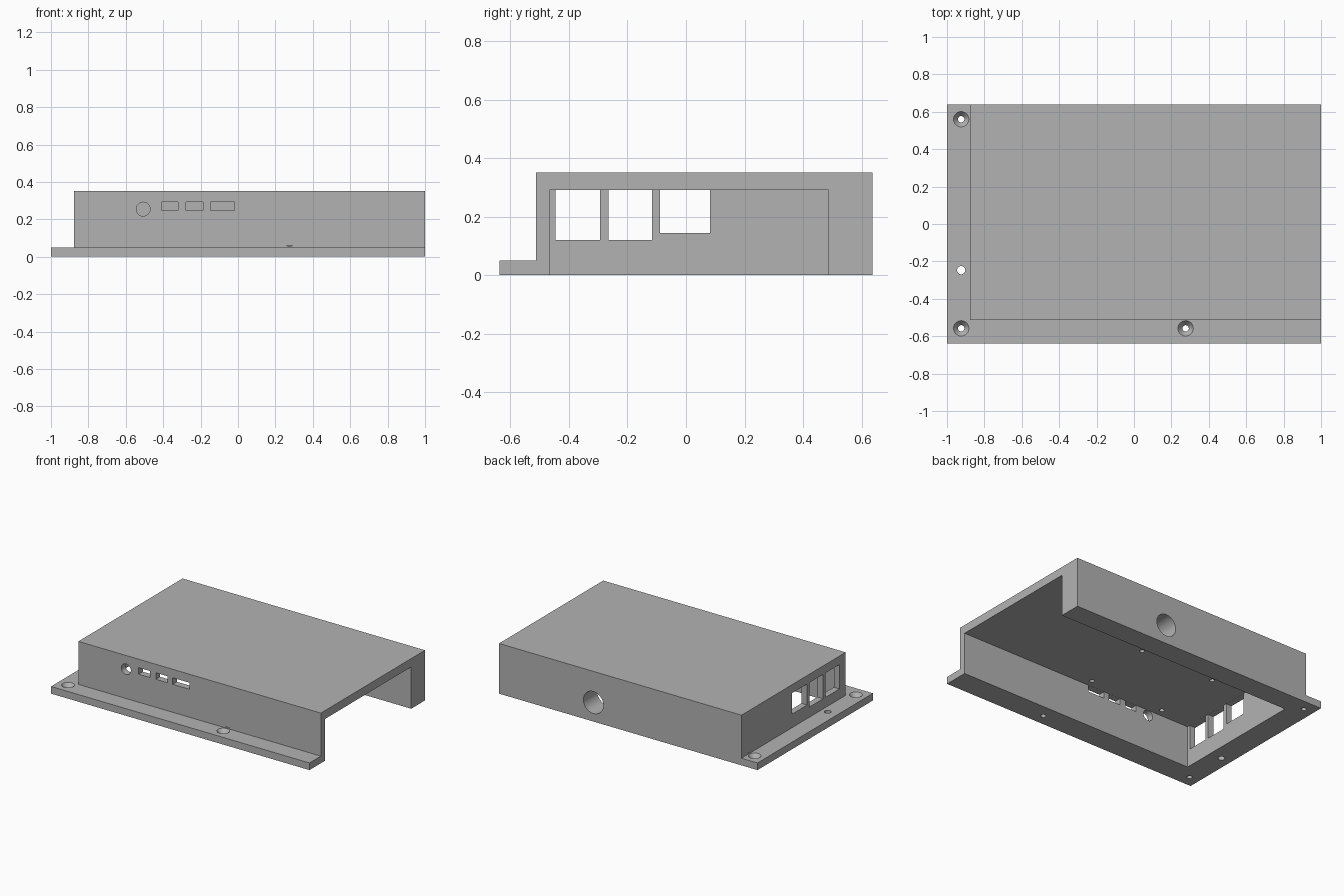
import bpy
import math
from mathutils import Matrix, Vector

old = bpy.data.objects.get("Cube")
if old:
    bpy.data.objects.remove(old, do_unlink=True)

# Main dimensions
HALF_X, HALF_Y = 1.0, 0.638
HEIGHT, FLANGE, CEILING = 0.351, 0.05, 0.292
WALL_X, WALL_Y = -0.876, -0.513          # outer faces of the side and front walls
IN_X, IN_FRONT, IN_BACK = -0.832, -0.467, 0.486

grey = bpy.data.materials.new("plain grey")
grey.use_nodes = True
colour = (0.45, 0.45, 0.45, 1)
grey.diffuse_color = colour
grey.node_tree.nodes["Principled BSDF"].inputs["Base Color"].default_value = colour


def box(name, x, y, z):
    """Box spanning the given (min, max) ranges."""
    bpy.ops.mesh.primitive_cube_add(size=1)
    ob = bpy.context.object
    ob.name = name
    size = [r[1] - r[0] for r in (x, y, z)]
    mid = Vector([sum(r) / 2 for r in (x, y, z)])
    ob.data.transform(Matrix.Translation(mid) @ Matrix.Diagonal((*size, 1)))
    return ob


def rod(name, centre, r1, r2, depth, along_y=False):
    """Cylinder or cone, upright or lying along y."""
    tilt = math.pi / 2 if along_y else 0
    bpy.ops.mesh.primitive_cone_add(vertices=40, radius1=r1, radius2=r2, depth=depth,
                                    location=centre, rotation=(tilt, 0, 0))
    ob = bpy.context.object
    ob.name = name
    return ob


def cut(target, cutter):
    mod = target.modifiers.new(cutter.name, "BOOLEAN")
    mod.operation = "DIFFERENCE"
    mod.solver = "EXACT"
    mod.object = cutter
    bpy.context.view_layer.objects.active = target
    bpy.ops.object.modifier_apply(modifier=mod.name)
    bpy.data.objects.remove(cutter, do_unlink=True)


# Solid block that becomes the cover
cover = box("enclosure_cover", (-HALF_X, HALF_X), (-HALF_Y, HALF_Y), (0, HEIGHT))

# Step down to the mounting flange on the front and one side
cut(cover, box("front_step", (-2, 2), (-1, WALL_Y), (FLANGE, 1)))
cut(cover, box("side_step", (-2, WALL_X), (-1, 1), (FLANGE, 1)))

# Cavity, open below and at the +x end
cut(cover, box("cavity", (IN_X, 2), (IN_FRONT, IN_BACK), (-1, CEILING)))

# Large port windows in the side wall
for y0, y1, z0 in ((-0.445, -0.293, 0.121), (-0.265, -0.116, 0.121), (-0.088, 0.082, 0.145)):
    cut(cover, box("side_port", (-0.95, -0.8), (y0, y1), (z0, CEILING - 0.0005)))

# Small ports and round jack in the front wall
for x0, x1 in ((-0.41, -0.32), (-0.277, -0.186), (-0.146, -0.018)):
    cut(cover, box("front_port", (x0, x1), (-0.55, -0.44), (0.246, CEILING - 0.0005)))
cut(cover, rod("front_jack", (-0.507, -0.49, 0.2545), 0.037, 0.037, 0.1, True))

# Cable hole through the thick back wall
cut(cover, rod("cable_hole", (0.27, 0.56, 0.133), 0.077, 0.077, 0.3, True))

# Flange screw holes, three of them countersunk
for x, y in ((-0.924, 0.56), (-0.924, -0.558), (0.276, -0.558)):
    cut(cover, rod("screw_hole", (x, y, 0), 0.017, 0.017, 0.2))
    cut(cover, rod("countersink", (x, y, FLANGE - 0.01), 0.017, 0.049, 0.04))
cut(cover, rod("plain_hole", (-0.924, -0.247, 0), 0.022, 0.022, 0.2))

# Blind board mounting holes in the ceiling
for x in (-0.575, 0.0):
    for y in (-0.412, 0.079):
        cut(cover, rod("board_hole", (x, y, CEILING), 0.016, 0.016, 0.07))

cover.data.materials.clear()
cover.data.materials.append(grey)
for poly in cover.data.polygons:
    poly.material_index = 0
bpy.ops.object.select_all(action="DESELECT")
cover.select_set(True)
bpy.context.view_layer.objects.active = cover
bpy.ops.object.shade_smooth_by_angle(angle=math.radians(30))
